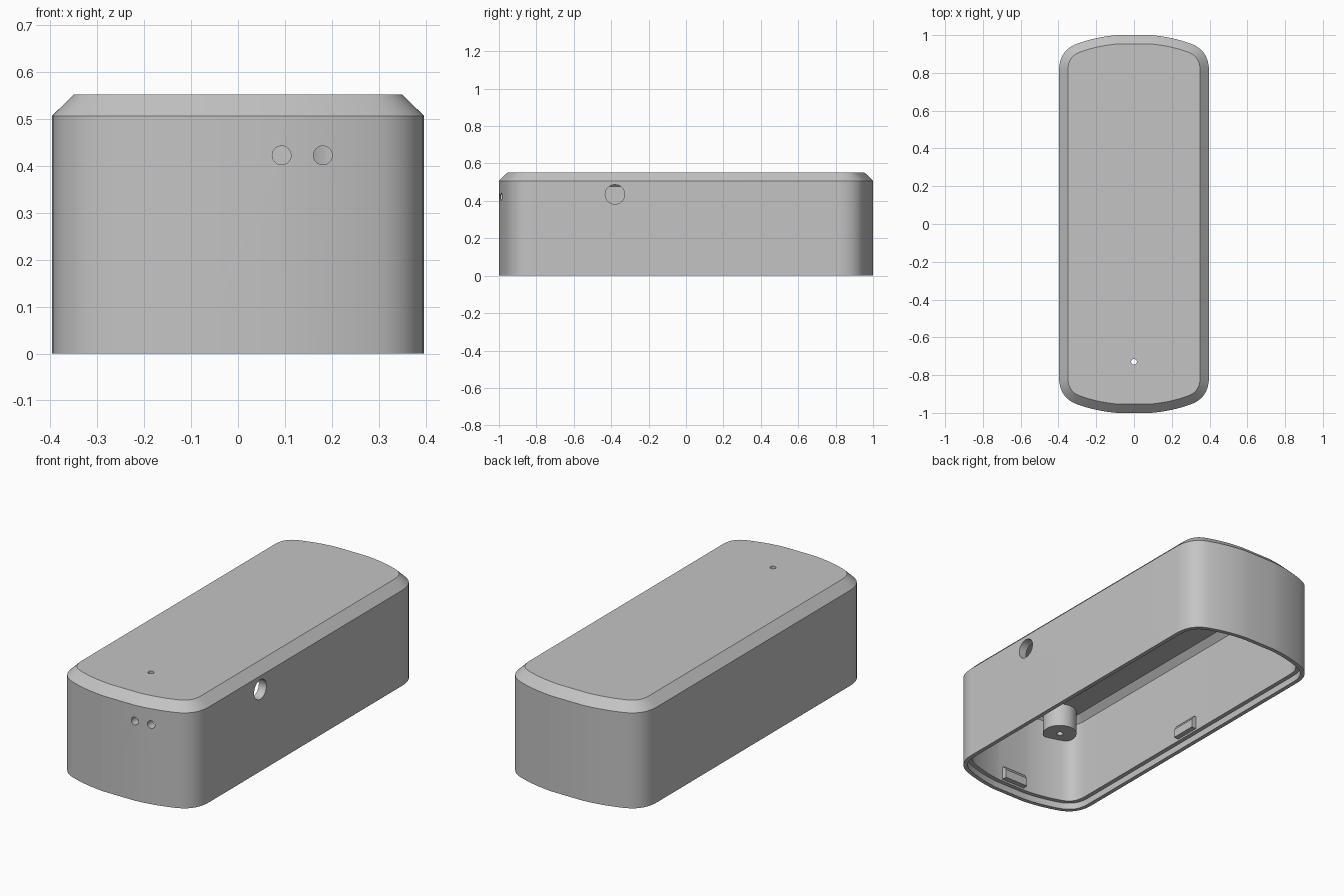
import bpy, bmesh, math
from mathutils import Vector, Matrix

cube = bpy.data.objects.get("Cube")
if cube:
    bpy.data.objects.remove(cube)

grey = bpy.data.materials.new("light_grey_plastic")
grey.use_nodes = True
colour = (0.55, 0.55, 0.55, 1)
grey.diffuse_color = colour
grey.node_tree.nodes["Principled BSDF"].inputs["Base Color"].default_value = colour


def loft(name, rings):
    """Skin matching rings of points and cap both ends."""
    bm = bmesh.new()
    loops = [[bm.verts.new(p) for p in ring] for ring in rings]
    for a, b in zip(loops, loops[1:]):
        for i in range(len(a)):
            j = (i + 1) % len(a)
            bm.faces.new((a[i], a[j], b[j], b[i]))
    bm.faces.new(loops[0])
    bm.faces.new(loops[-1])
    bmesh.ops.recalc_face_normals(bm, faces=bm.faces)
    mesh = bpy.data.meshes.new(name)
    bm.to_mesh(mesh)
    bm.free()
    mesh.materials.append(grey)
    obj = bpy.data.objects.new(name, mesh)
    bpy.context.collection.objects.link(obj)
    return obj


def activate(obj):
    bpy.ops.object.select_all(action='DESELECT')
    obj.select_set(True)
    bpy.context.view_layer.objects.active = obj


def smooth(obj):
    activate(obj)
    bpy.ops.object.shade_smooth_by_angle(angle=math.radians(25))


def curve(a, b, c, steps):
    a, b, c = Vector(a), Vector(b), Vector(c)
    ts = [i / steps for i in range(steps + 1)]
    return [a * (1 - t) ** 2 + b * 2 * t * (1 - t) + c * t * t for t in ts]


# Plan outline: straight sides, tight corners, gently bowed ends
corner = curve((0.397, 0.81), (0.397, 0.92), (0.30, 0.955), 12)
bow = curve((0.30, 0.955), (0.20, 0.991), (0.09, 1.0), 8)
quarter = corner + bow[1:]
half = quarter + [Vector((-p.x, p.y)) for p in reversed(quarter)]
outline = half + [-p for p in half]


def inset(distance, z):
    ring = []
    for i, p in enumerate(outline):
        before = (p - outline[i - 1]).normalized()
        after = (outline[(i + 1) % len(outline)] - p).normalized()
        t = (before + after).normalized()
        ring.append((p.x - t.y * distance, p.y + t.x * distance, z))
    return ring


# Hollow shell: chamfered lid, outer wall, stepped rim, inner wall, ceiling
section = [(0.047, 0.553), (0, 0.507), (0, 0), (0.022, 0), (0.022, 0.035),
           (0.045, 0.035), (0.045, 0.478), (0.077, 0.51)]
shell = loft("case_shell", [inset(d, z) for d, z in section])


def drill(target, radius, centre, axis):
    """Cut a round hole along the given axis."""
    turn = Vector(axis).to_track_quat('Z', 'Y').to_matrix().to_4x4()
    place = Matrix.Translation(centre) @ turn
    rings = [[place @ Vector((radius * math.cos(math.tau * i / 32),
                              radius * math.sin(math.tau * i / 32), z))
              for i in range(32)] for z in (-0.1, 0.1)]
    cutter = loft("hole_cutter", rings)
    cutter.hide_render = True
    mod = target.modifiers.new("hole", 'BOOLEAN')
    mod.object = cutter
    mod.operation = 'DIFFERENCE'
    mod.solver = 'EXACT'
    activate(target)
    bpy.ops.object.modifier_apply(modifier=mod.name)
    bpy.data.objects.remove(cutter)


# Side socket, two front holes, lid pinhole
drill(shell, 0.052, (0.397, -0.38, 0.435), (1, 0, 0))
for x in (0.093, 0.181):
    drill(shell, 0.02, (x, -0.99, 0.423), (0, 1, 0))
drill(shell, 0.015, (0, -0.73, 0.53), (0, 0, 1))
smooth(shell)


def circle(radius, x, y, z, sides=32):
    return [(x + radius * math.cos(math.tau * i / sides),
             y + radius * math.sin(math.tau * i / sides), z) for i in range(sides)]


# Screw posts hanging from the ceiling in the corners
for sx, side in ((1, "left"), (-1, "right")):
    for sy, end in ((1, "back"), (-1, "front")):
        parts = [(0.085, 0.515), (0.085, 0.385), (0.016, 0.385), (0.016, 0.47)]
        smooth(loft(f"screw_post_{end}_{side}",
                    [circle(r, sx * 0.235, sy * 0.865, z) for r, z in parts]))

# Snap catches in the middle of each wall
catch = [(-0.012, 0.045), (0.028, 0.045), (0.028, 0.09), (0.01, 0.115), (-0.012, 0.115)]
for name, angle, reach in (("left", 0, 0.352), ("back", 90, 0.955),
                           ("right", 180, 0.352), ("front", 270, 0.955)):
    turn = Matrix.Rotation(math.radians(angle), 3, 'Z')
    loft(f"snap_catch_{name}", [[turn @ Vector((reach - d, w, z)) for d, z in catch]
                                for w in (-0.07, 0.07)])
